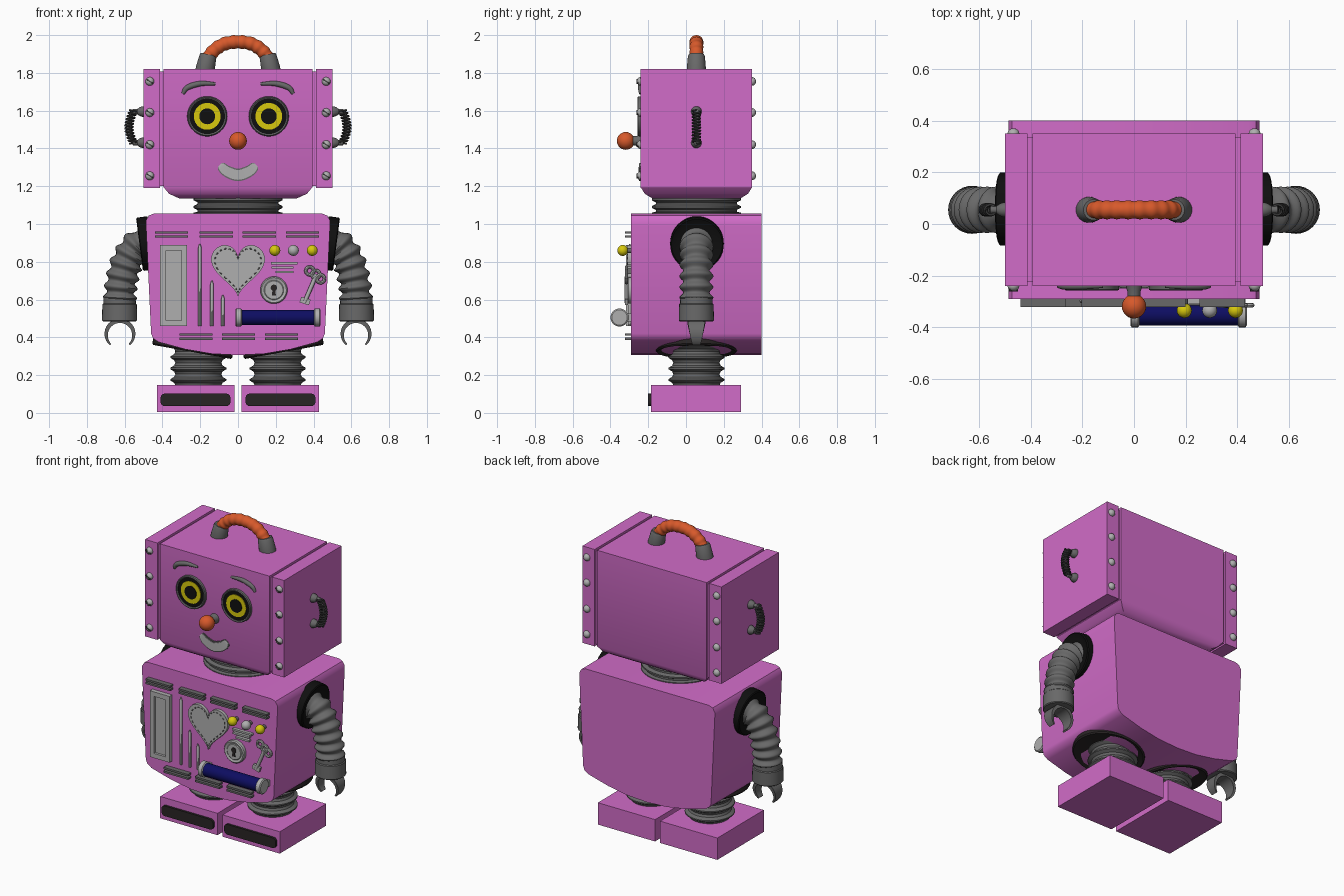
import bpy, bmesh, math
from mathutils import Vector as V, Matrix

if "Cube" in bpy.data.objects:
    bpy.data.objects.remove(bpy.data.objects["Cube"])

def material(name, r, g, b):
    m = bpy.data.materials.new(name)
    m.diffuse_color = (r, g, b, 1)
    m.use_nodes = True
    m.node_tree.nodes["Principled BSDF"].inputs["Base Color"].default_value = m.diffuse_color
    return m

PINK = material("pink", .64, .15, .58)
ORANGE = material("orange", .68, .10, .024)
GREY = material("mid grey", .14, .14, .14)
DARK = material("dark grey", .055, .055, .055)
LIGHT = material("light grey", .43, .43, .43)
BLACK = material("black", .005, .005, .005)
BROWN = material("charcoal", .022, .018, .018)
YELLOW = material("yellow", .68, .58, .004)
NAVY = material("navy", .004, .004, .12)
X, Y, Z = V((1, 0, 0)), V((0, 1, 0)), V((0, 0, 1))
F = -.29    # torso front
H = -.24    # head front
C = .055    # depth centre of limbs

def finish(bm, name, mat, bevel=0, segs=3):
    if bevel:
        sharp = [e for e in bm.edges if e.calc_face_angle(0) > .5]
        bmesh.ops.bevel(bm, geom=sharp, offset=bevel, segments=segs, profile=.5, affect='EDGES')
    bmesh.ops.recalc_face_normals(bm, faces=bm.faces)
    me = bpy.data.meshes.new(name)
    bm.to_mesh(me)
    bm.free()
    ob = bpy.data.objects.new(name, me)
    bpy.context.collection.objects.link(ob)
    me.materials.append(mat)
    bpy.ops.object.select_all(action='DESELECT')
    ob.select_set(True)
    bpy.context.view_layer.objects.active = ob
    bpy.ops.object.shade_smooth_by_angle(angle=math.radians(35))
    return ob

def join(name, obs):
    bpy.ops.object.select_all(action='DESELECT')
    for o in obs:
        o.select_set(True)
    bpy.context.view_layer.objects.active = obs[0]
    bpy.ops.object.join()
    obs[0].name = name
    return obs[0]

def prism(name, outline, y0, y1, mat, bevel=0, segs=3):
    """Extrude an (x, z) outline along y."""
    bm = bmesh.new()
    a = [bm.verts.new((x, y0, z)) for x, z in outline]
    b = [bm.verts.new((x, y1, z)) for x, z in outline]
    n = len(a)
    bm.faces.new(a)
    bm.faces.new(b[::-1])
    for i in range(n):
        bm.faces.new((a[i], b[i], b[(i + 1) % n], a[(i + 1) % n]))
    return finish(bm, name, mat, bevel, segs)

def box(name, x0, x1, y0, y1, z0, z1, mat, bevel=0, segs=3):
    return prism(name, [(x0, z0), (x1, z0), (x1, z1), (x0, z1)], y0, y1, mat, bevel, segs)

def sweep(name, pts, radii, mat, ref=Y, axis=None, segs=24, flat=1, bevel=0):
    """Skin rings along a path; four sides gives a rectangular section."""
    bm = bmesh.new()
    rings, n = [], len(pts)
    pts = [V(p) for p in pts]
    k, ph = (math.sqrt(2), math.pi / 4) if segs == 4 else (1, 0)
    for i, p in enumerate(pts):
        t = axis or (pts[min(i + 1, n - 1)] - pts[max(i - 1, 0)]).normalized()
        u = ref.cross(t).normalized()
        v = t.cross(u)
        r = radii(i / (n - 1)) if callable(radii) else radii[i]
        ang = [2 * math.pi * j / segs + ph for j in range(segs)]
        rings.append([bm.verts.new(p + k * r * (u * math.cos(a) + v * flat * math.sin(a))) for a in ang])
    for a, b in zip(rings, rings[1:]):
        for j in range(segs):
            bm.faces.new((a[j], a[(j + 1) % segs], b[(j + 1) % segs], b[j]))
    bm.faces.new(rings[0])
    bm.faces.new(rings[-1])
    return finish(bm, name, mat, bevel)

def lathe(name, base, axis, prof, mat, segs=32):
    axis = V(axis).normalized()
    ref = Z if abs(axis.y) > .9 else Y
    return sweep(name, [V(base) + axis * h for h, r in prof], [r for h, r in prof], mat, ref, axis, segs)

def ball(name, c, r, mat, scale=(1, 1, 1), segs=20):
    bm = bmesh.new()
    m = Matrix.Translation(c) @ Matrix.Diagonal((*scale, 1))
    bmesh.ops.create_uvsphere(bm, u_segments=segs, v_segments=segs // 2, radius=r, matrix=m)
    return finish(bm, name, mat)

def curve(p, n):
    """Smooth path through control points."""
    p = [V(q) for q in p]
    p = [2 * p[0] - p[1]] + p + [2 * p[-1] - p[-2]]
    out, m = [], len(p) - 3
    for i in range(n + 1):
        s = min(int(i * m / n), m - 1)
        t = i * m / n - s
        a, b, c, d = p[s:s + 4]
        out.append(.5 * (2 * b + (c - a) * t + (2 * a - 5 * b + 4 * c - d) * t * t + (3 * b - a - 3 * c + d) * t ** 3))
    return out

def arc(cx, y, cz, r, a0, a1, n):
    return [(cx + r * math.cos(math.radians(a0 + (a1 - a0) * i / n)), y,
             cz + r * math.sin(math.radians(a0 + (a1 - a0) * i / n))) for i in range(n + 1)]

# Torso: rounded top corners, sagging underside
half = [(.445, 1.055), (.472, 1.045), (.487, 1.02), (.487, .99), (.46, .42), (.45, .395),
        (.42, .375), (.28, .337), (.14, .313)]
prism("torso", half + [(0, .306)] + [(-x, z) for x, z in half[::-1]], F, .4, PINK, .02)

# Head: centre block with tapered chin, side slabs and recessed core
sweep("head", [(0, C, z) for z in (1.135, 1.16, 1.195, 1.82)], [.31, .365, .394, .394], PINK,
      axis=Z, segs=4, flat=.295 / .394, bevel=.008)
box("head_core", -.43, .43, -.225, .335, 1.2, 1.807, PINK)
lathe("neck", (0, C, 1.04), Z, [(0, .235), (.02, .235), (.025, .215), (.035, .215), (.045, .235), (.055, .235),
      (.065, .215), (.075, .215), (.085, .235), (.11, .235)], GREY, 48)

# Carrying handle
sweep("handle", curve([(-.172, C, 1.85), (-.14, C, 1.905), (-.08, C, 1.95), (0, C, 1.964),
      (.08, C, 1.95), (.14, C, 1.905), (.172, C, 1.85)], 72),
      lambda t: .035 + .002 * math.cos(t * 2 * math.pi * 11), ORANGE)

# Nose on a stem
lathe("nose_stem", (0, H + .01, 1.44), -Y, [(0, .035), (.03, .026), (.06, .024)], GREY)
ball("nose", (0, -.319, 1.44), .047, ORANGE, segs=28)

# Smile: dark rim behind a light crescent
smile = curve([(-.095, 0, 1.313), (-.06, 0, 1.28), (0, 0, 1.26), (.06, 0, 1.28), (.095, 0, 1.313)], 24)
for nm, r, d, m in (("mouth_rim", .033, -.246, GREY), ("mouth", .026, -.251, LIGHT)):
    sweep(nm, [p + Y * (d + .008) for p in smile], lambda t: r * (.55 + .45 * math.sin(math.pi * t) ** .5)
          if 0 < t < 1 else r * .4, m, segs=4, flat=.3)

for s, side in ((-1, "left"), (1, "right")):
    # Head side slab, bolts and handle cup
    box(side + "_head_slab", *sorted((s * .412, s * .5)), H, .35, 1.19, 1.82, PINK, .008)
    bolts = []
    for z in (1.755, 1.59, 1.42, 1.255):
        for y in (H, .35):
            bolts.append(ball("bolt", (s * .467, y, z), .023, LIGHT, (1, .9, 1), 16))
        q = [(s * .467 + a, z + b) for a, b in ((-.018, .008), (-.014, .013), (.018, -.008), (.014, -.013))]
        bolts.append(prism("slot", q, H - .022, H - .01, DARK))
    join(side + "_head_bolts", bolts)
    lathe(side + "_handle_cup", (s * .176, C, 1.81), (-s * .22, 0, 1),
          [(0, .05), (.02, .05), (.08, .045), (.09, .04)], GREY)

    # Eye and brow
    e = (s * .163, H + .01, 1.57)
    lathe(side + "_eye_rim", e, -Y, [(0, .107), (.024, .105), (.028, .1), (.024, .094), (0, .094)], GREY, 48)
    lathe(side + "_eye_ring", e, -Y, [(0, .096), (.019, .096)], BLACK, 48)
    lathe(side + "_iris", e, -Y, [(0, .071), (.023, .071)], YELLOW, 40)
    lathe(side + "_pupil", e, -Y, [(0, .042), (.027, .042)], BLACK, 32)
    sweep(side + "_brow", curve([(s * .292, H, 1.69), (s * .268, H, 1.722), (s * .2, H, 1.743), (s * .12, H, 1.742)], 20),
          lambda t: .006 + .009 * math.sin(math.pi * (.1 + .85 * t)), GREY, segs=12)

    # Ear: two knobs joined by a bowed spring
    for z, d in ((1.595, "upper"), (1.43, "lower")):
        lathe(f"{side}_{d}_ear_knob", (s * .495, C, z), (s, 0, 0),
              [(0, .028), (.012, .028), (.026, .023), (.038, .014), (.06, .014), (.065, .006)], GREY, 20)
    coil = []
    for i in range(133):
        t = i / 132
        a = t * 11 * 2 * math.pi
        r = .02
        coil.append((s * (.552 + .025 * math.sin(math.pi * t) + r * math.cos(a)), C + r * math.sin(a), 1.425 + .178 * t))
    sweep(side + "_ear_spring", coil, lambda t: .006, DARK, ref=Z, segs=6)

    # Shoulder disc, bellows arm, cuff and open claw
    lathe(side + "_shoulder_disc", (s * .462, C + .003, .9), (s, 0, -.13),
          [(0, .142), (.055, .142), (.06, .135), (.045, .105)], BLACK, 40)
    sweep(side + "_arm", curve([(s * .46, C, .897), (s * .53, C, .885), (s * .585, C, .805), (s * .615, C, .7),
          (s * .625, C, .6), (s * .625, C, .52)], 96), lambda t: .08 + .01 * math.cos(t * 2 * math.pi * 9), GREY)
    lathe(side + "_cuff", (s * .627, C, .62), -Z, [(0, .075), (.005, .085), (.04, .086), (.045, .091),
          (.13, .093), (.135, .088)], GREY)
    sweep(side + "_claw", arc(s * .625, C, .415, .073, -47, 227, 36),
          lambda t: .005 + .007 * math.sin(math.pi * t), GREY, segs=4, flat=4)

    # Hip disc, bellows leg and foot with toe plate
    lathe(side + "_hip_disc", (s * .235, C, .37), (s * .18, 0, -1),
          [(0, .215), (.04, .215), (.048, .208), (.035, .17)], BROWN, 40)
    leg = [(0, .13)]
    for i in range(4):
        z = .02 + i * .06
        leg += [(z, .122), (z + .014, .128), (z + .026, .148), (z + .034, .148), (z + .046, .128)]
    lathe(side + "_leg", (s * .21, C, .125), Z, leg, GREY, 40)
    fx = sorted((s * .018, s * .43))
    box(side + "_foot", *fx, -.185, .292, .005, .147, PINK, .022, 4)
    q = sorted((s * .04, s * .41))
    r = .022
    plate = [(x + r * math.cos(a), z + r * math.sin(a)) for x, z, k in
             ((q[1] - r, .102 - r, 0), (q[0] + r, .102 - r, 1), (q[0] + r, .036 + r, 2), (q[1] - r, .036 + r, 3))
             for a in [(k + j / 4) * math.pi / 2 for j in range(5)]]
    prism(side + "_toe_plate", plate, -.2, -.17, BROWN)

# Vent louvres, two bars each
for nm, xs, zs in (("upper_vents", (-.352, -.115, .112, .342), (.955, .934)),
                   ("lower_vents", (-.222, .003, .23), (.415, .392))):
    join(nm, [box("vent", x - .088, x + .088, F - .032, F + .01, z - .006, z + .006, GREY) for x in xs for z in zs])

# Framed panel
box("panel_plate", -.40, -.28, F - .012, F + .01, .47, .88, LIGHT)
rails = [box("rail", *b, LIGHT, .006, 2) for b in (
    (-.412, -.382, F - .028, F, .46, .89), (-.3, -.27, F - .028, F, .46, .89),
    (-.412, -.27, F - .028, F, .86, .89), (-.412, -.27, F - .028, F, .46, .49))]
join("panel_frame", rails)

# Upright sliders and small bars
join("sliders", [sweep("slider", [(x, F - .008, .46), (x, F - .008, z - .02), (x, F - .008, z)], [.009, .009, .003],
     LIGHT, axis=Z, segs=10) for x, z in ((-.202, .895), (-.138, .7), (-.08, .625))])
join("small_bars", [box("bar", a, b, F - .02, F, z - .006, z + .006, LIGHT)
     for a, b, z in ((.175, .315, .792), (.178, .295, .77), (.198, .295, .746))])

# Heart with stitching
def heart(k, n):
    out = []
    for i in range(n):
        t = 2 * math.pi * (i + .5) / n
        z = 13 * math.cos(t) - 5 * math.cos(2 * t) - 2 * math.cos(3 * t) - math.cos(4 * t)
        out.append((k * .0089 * 16 * math.sin(t) ** 3, .775 + .0095 * (k * (z + 2) - 2)))
    return out
prism("heart", heart(1, 56), F - .02, F + .01, LIGHT, .003, 2)
st = heart(.86, 72)
join("heart_stitches", [sweep("stitch", [(a[0], F - .02, a[1]), (b[0], F - .02, b[1])], [.003, .003], GREY, segs=6)
     for a, b in zip(st[::2], st[1::2])])

# Indicator lamps on stems
for x, nm, m in ((.195, "left", YELLOW), (.293, "middle", LIGHT), (.393, "right", YELLOW)):
    lathe(nm + "_lamp_stem", (x, F + .01, .86), -Y, [(0, .014), (.04, .014)], GREY, 16)
    ball(nm + "_lamp", (x, -.335, .86), .029, m)

# Lock
lathe("lock", (.19, F + .01, .65), -Y, [(0, .072), (.03, .072), (.036, .066), (.031, .052), (.034, .048)], LIGHT, 40)
join("keyhole", [lathe("hole", (.19, F, .662), -Y, [(0, .017), (.028, .017)], BROWN, 20),
     prism("slot", [(.184, .66), (.196, .66), (.201, .622), (.179, .622)], F - .028, F, BROWN)])

# Key with three-lobed bow
ky = F - .025
key = [sweep("lobe", arc(x, ky, z, .021, 0, 360, 18), lambda t: .009, LIGHT, segs=8)
       for x, z in ((.38, .752), (.412, .733), (.437, .71))]
key.append(sweep("shaft", [(.41, ky, .72), (.352, ky, .585)], [.011, .011], LIGHT, segs=12))
key.append(prism("bit", [(.325, .585), (.375, .57), (.385, .6), (.335, .615)], ky - .008, ky + .008, LIGHT))
key.append(lathe("peg", (.41, F + .01, .725), -Y, [(0, .012), (.04, .012)], LIGHT, 12))
join("key", key)

# Horizontal tube with end caps
lathe("tube", (.0, -.352, .505), X, [(0, .041), (.42, .041)], NAVY)
for x, nm in ((-.014, "left"), (.402, "right")):
    lathe(nm + "_tube_cap", (x, -.352, .505), X, [(0, .041), (.005, .048), (.03, .048), (.035, .041)], LIGHT)
    box(nm + "_tube_bracket", x + .006, x + .03, -.34, F + .01, .485, .525, LIGHT)
